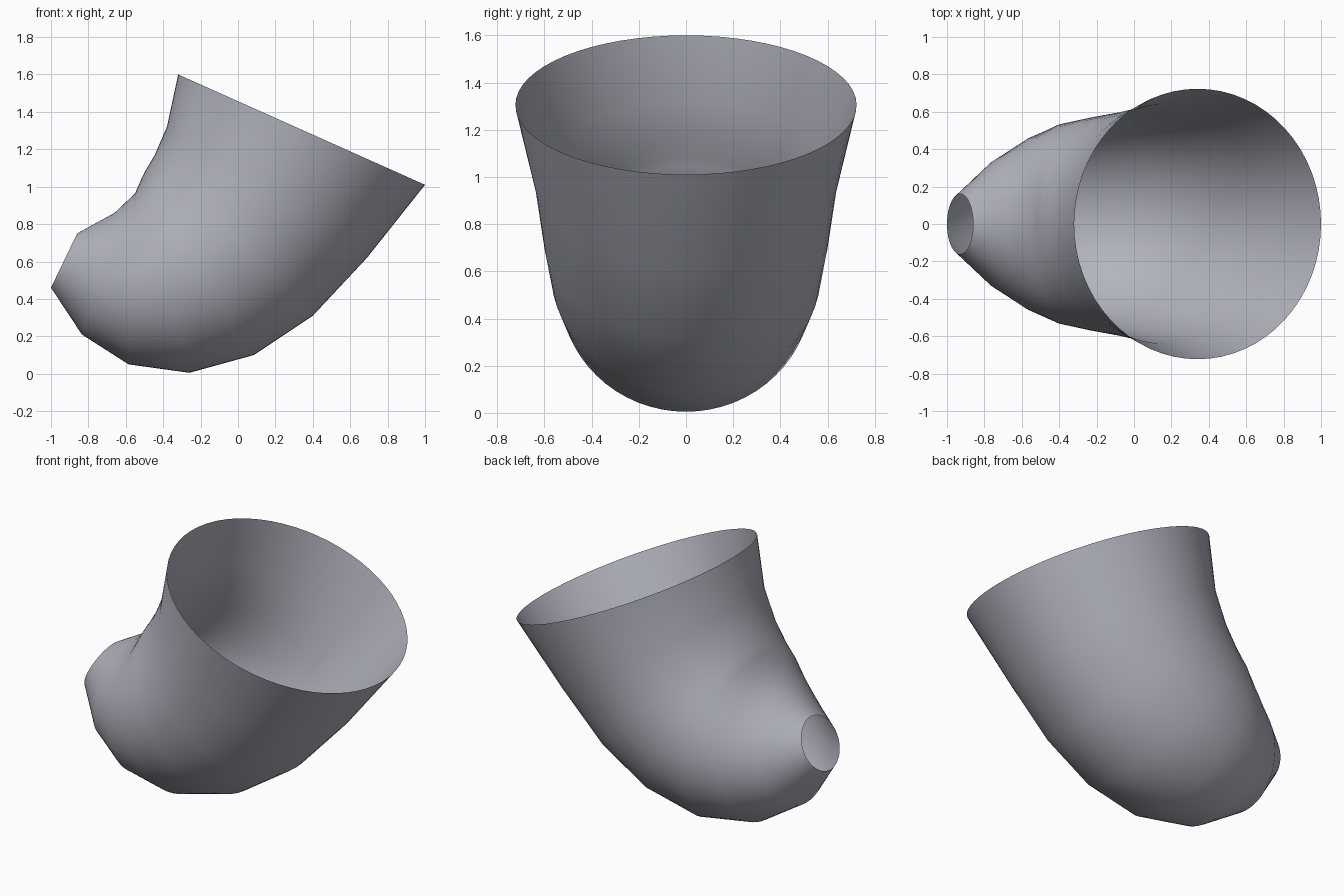
import bpy, bmesh, math
from mathutils import Vector

if "Cube" in bpy.data.objects:
    bpy.data.objects.remove(bpy.data.objects["Cube"])

# Each ring of the bent tube: lower (x, z) and upper (x, z) end of its diameter
RINGS = [
    ((-1.00, 0.46), (-0.86, 0.75)),
    ((-0.835, 0.21), (-0.66, 0.86)),
    ((-0.585, 0.05), (-0.55, 0.965)),
    ((-0.26, 0.005), (-0.515, 1.045)),
    ((0.085, 0.10), (-0.495, 1.085)),
    ((0.40, 0.31), (-0.445, 1.17)),
    ((0.69, 0.62), (-0.38, 1.32)),
    ((1.00, 1.01), (-0.32, 1.60)),
]
SIDES = 64

# Thin open flared tube
bm = bmesh.new()
loops = []
for low, high in RINGS:
    a, b = Vector((low[0], 0, low[1])), Vector((high[0], 0, high[1]))
    centre, arm = (a + b) / 2, (b - a) / 2
    side = Vector((0, arm.length, 0))
    angles = [2 * math.pi * i / SIDES for i in range(SIDES)]
    loops.append([bm.verts.new(centre + arm * math.cos(t) + side * math.sin(t)) for t in angles])
for r, s in zip(loops, loops[1:]):
    for i in range(SIDES):
        j = (i + 1) % SIDES
        bm.faces.new((r[i], s[i], s[j], r[j]))

# Make the faces point outwards (the lowest face must look down)
bm.normal_update()
if min(bm.faces, key=lambda f: f.calc_center_median().z).normal.z > 0:
    bmesh.ops.reverse_faces(bm, faces=bm.faces[:])
for f in bm.faces:
    f.smooth = True

mesh = bpy.data.meshes.new("bent_flared_tube")
bm.to_mesh(mesh)
bm.free()
tube = bpy.data.objects.new("bent_flared_tube", mesh)
bpy.context.collection.objects.link(tube)

# Plain grey
grey = bpy.data.materials.new("plain grey")
grey.diffuse_color = (0.45, 0.46, 0.52, 1)
grey.use_nodes = True
grey.node_tree.nodes["Principled BSDF"].inputs["Base Color"].default_value = grey.diffuse_color
mesh.materials.append(grey)
